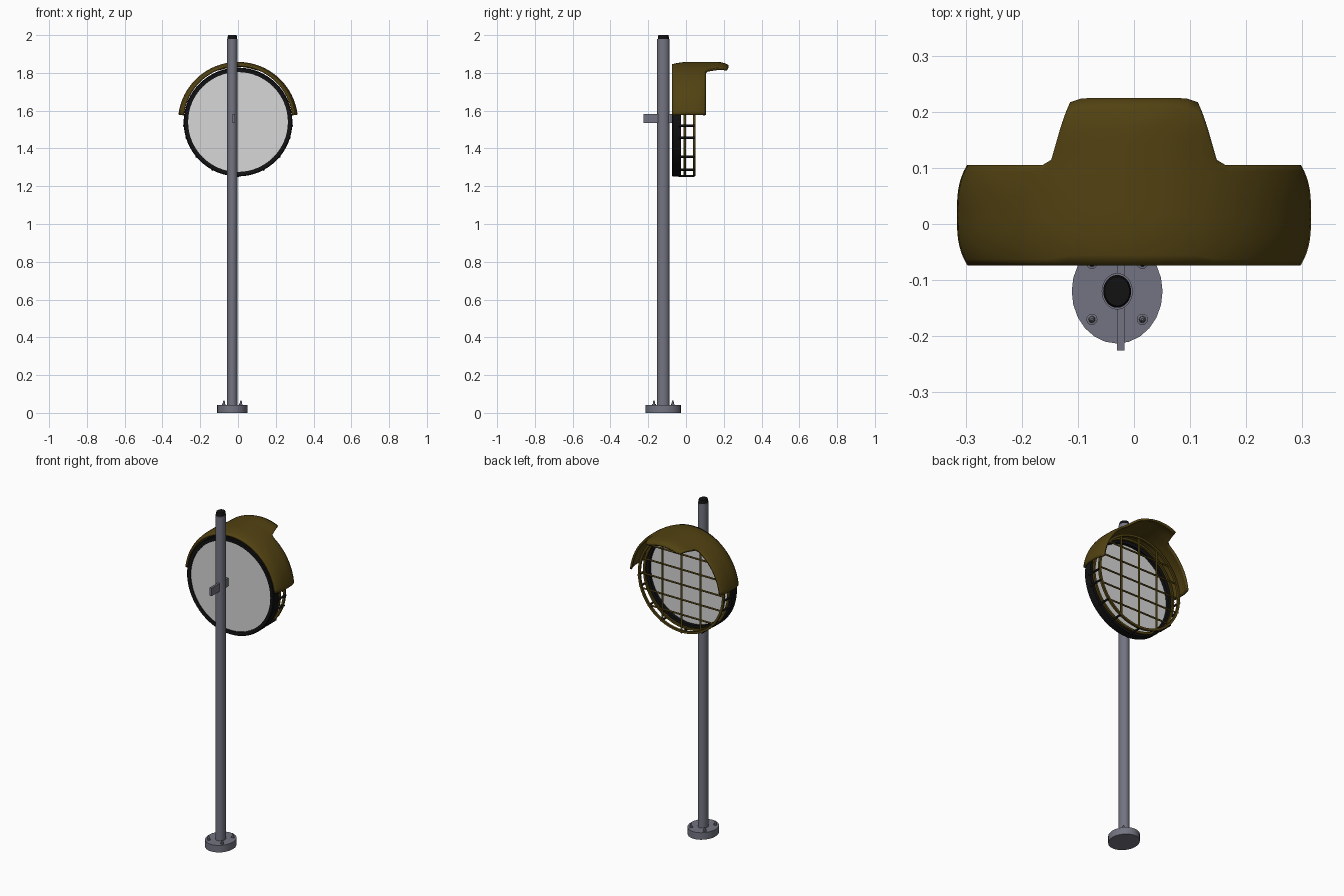
import bpy, bmesh
from math import sin, cos, pi, radians, sqrt
from mathutils import Vector

if "Cube" in bpy.data.objects:
    bpy.data.objects.remove(bpy.data.objects["Cube"])


def material(name, rgb):
    m = bpy.data.materials.new(name)
    m.use_nodes = True
    m.diffuse_color = (*rgb, 1)
    m.node_tree.nodes["Principled BSDF"].inputs["Base Color"].default_value = (*rgb, 1)
    return m


STEEL = material("grey steel", (0.17, 0.175, 0.22))
BLACK = material("black rubber", (0.006, 0.006, 0.007))
GOLD = material("dark gold paint", (0.085, 0.055, 0.006))
GLASS = material("pale lens", (0.68, 0.68, 0.68))

PX, PY = -0.03, -0.12      # pole axis
CZ = 1.54                  # lamp centre height


def finish(name, bm, mat, smooth=True):
    mesh = bpy.data.meshes.new(name)
    bm.to_mesh(mesh)
    bm.free()
    mesh.materials.append(mat)
    ob = bpy.data.objects.new(name, mesh)
    bpy.context.collection.objects.link(ob)
    if smooth:
        bpy.ops.object.select_all(action="DESELECT")
        ob.select_set(True)
        bpy.context.view_layer.objects.active = ob
        bpy.ops.object.shade_smooth_by_angle(angle=radians(40))
    return ob


def lathe(name, profile, mat, centre, axis="Z", scale=(1, 1), segs=32, closed=False):
    """Revolve (radius, height) points; open profiles get end caps."""
    bm = bmesh.new()
    rings = []
    for r, h in profile:
        ring = []
        for k in range(segs):
            a = 2 * pi * k / segs
            u, v = r * cos(a) * scale[0], r * sin(a) * scale[1]
            p = Vector((u, v, h)) if axis == "Z" else Vector((u, h, v))
            ring.append(bm.verts.new(p + Vector(centre)))
        rings.append(ring)
    pairs = list(zip(rings, rings[1:]))
    if closed:
        pairs.append((rings[-1], rings[0]))
    else:
        bm.faces.new(rings[0])
        bm.faces.new(rings[-1])
    for a, b in pairs:
        for k in range(segs):
            n = (k + 1) % segs
            bm.faces.new((a[k], a[n], b[n], b[k]))
    bmesh.ops.recalc_face_normals(bm, faces=bm.faces)
    return finish(name, bm, mat, smooth=True)


def box(name, lo, hi, mat):
    bm = bmesh.new()
    bmesh.ops.create_cube(bm, size=1)
    for v in bm.verts:
        v.co = [l + (c + 0.5) * (h - l) for c, l, h in zip(v.co, lo, hi)]
    return finish(name, bm, mat, smooth=False)


def rod(name, start, end, radius, mat):
    a, b = Vector(start), Vector(end)
    bm = bmesh.new()
    bmesh.ops.create_cone(bm, cap_ends=True, segments=10, radius1=radius,
                          radius2=radius, depth=(b - a).length)
    turn = (b - a).to_track_quat("Z", "Y")
    for v in bm.verts:
        v.co = turn @ v.co + (a + b) / 2
    return finish(name, bm, mat)


# Pole, cap, base flange and bolts
OVAL = (0.92, 1.08)
lathe("pole", [(0.03, 0.03), (0.03, 1.98)], STEEL, (PX, PY, 0), scale=OVAL)
lathe("pole_cap", [(0.027, 1.97), (0.027, 1.992), (0.024, 2.0)], BLACK,
      (PX, PY, 0), scale=OVAL)
lathe("base_flange", [(0.087, 0), (0.087, 0.042)], STEEL, (PX, PY, 0),
      scale=(0.93, 1.07), segs=24)
for sx in (-1, 1):
    for sy in (-1, 1):
        lathe("base_bolt", [(0.01, 0.04), (0.01, 0.047), (0.006, 0.048),
                            (0.005, 0.06), (0.002, 0.066)], STEEL,
              (PX + sx * 0.045, PY + sy * 0.05, 0), segs=12)

# Mounting plate through the pole
box("mounting_plate", (-0.03, -0.225, 1.535), (-0.017, -0.06, 1.583), STEEL)

# Lamp rim and lens
C = (0, 0, CZ)
lathe("lamp_rim", [(0.264, -0.072), (0.284, -0.074), (0.288, -0.07),
                   (0.288, -0.026), (0.264, -0.026)], BLACK, C, "Y", segs=64, closed=True)
lathe("lens", [(0.268, -0.067), (0.268, -0.045)], GLASS, C, "Y", segs=64)

# Guard rings
for y0, y1 in ((-0.012, 0.0), (0.036, 0.049)):
    lathe("guard_ring", [(0.272, y0), (0.285, y0), (0.285, y1), (0.272, y1)],
          GOLD, C, "Y", segs=64, closed=True)

# Guard grid, clipped to the ring
R, GY = 0.279, 0.042
for x in (-0.125, 0, 0.125):
    h = sqrt(R * R - x * x)
    rod("guard_upright", (x, GY, CZ - h), (x, GY, CZ + h), 0.006, GOLD)
for i in range(-2, 3):
    z = i * 0.09
    w = sqrt(R * R - z * z)
    rod("guard_crossbar", (-w, GY, CZ + z), (w, GY, CZ + z), 0.005, GOLD)

# Spacers joining the rim to the guard rings
for deg in (4, 17, 40, 62, 90):
    for s in ((-1, 1) if deg < 90 else (1,)):
        x, z = s * 0.286 * cos(radians(deg)), CZ - 0.286 * sin(radians(deg))
        rod("guard_spacer", (x, -0.04, z), (x, 0.044, z), 0.006, BLACK)


# Hood: barrel-shaped arch with a visor over the middle
def hood_back(x):
    x = abs(x)
    if x <= 0.118:
        return 0.225 - 0.004 * (x / 0.118) ** 6
    return max(0.105, 0.221 - (x - 0.118) * 3.4)


def hood_radius(y, a):
    u = max(-1, min(1, (y - 0.016) / 0.09))
    side = 0.019 * abs(u) ** 3 * sin(a) ** 2
    front = 0.012 * max(0, -u) ** 2 * cos(a) ** 2
    tip = 0.016 * max(0, (y - 0.15) / 0.075) ** 3
    return 0.318 - side - front - tip


half = ([22 * i / 6 for i in range(6)] + [22 + i for i in range(7)]
        + [28 + 55 * i / 16 for i in range(1, 17)])
angles = [-a for a in reversed(half[1:])] + half
ROWS = 16
bm = bmesh.new()
grid = []
for deg in angles:
    a = radians(deg)
    back = hood_back(0.318 * sin(a))
    col = []
    for j in range(ROWS + 1):
        y = -0.074 + (back + 0.074) * j / ROWS
        r = hood_radius(y, a)
        col.append(bm.verts.new((r * sin(a), y, CZ + r * cos(a))))
    grid.append(col)
for p, q in zip(grid, grid[1:]):
    for j in range(ROWS):
        bm.faces.new((p[j], q[j], q[j + 1], p[j + 1]))
hood = finish("hood", bm, GOLD)
shell = hood.modifiers.new("thickness", "SOLIDIFY")
shell.thickness = 0.012
shell.offset = -1
